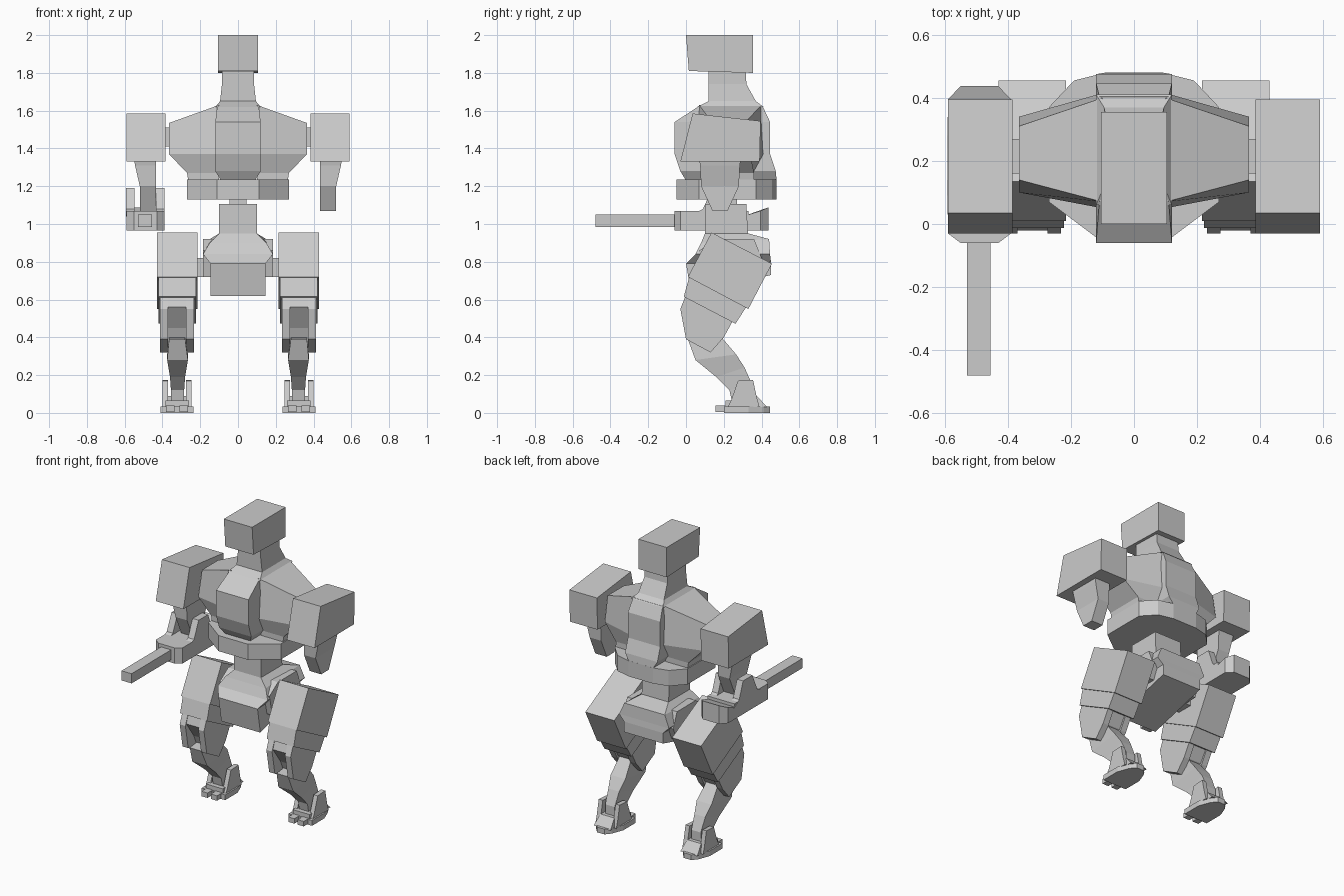
import bpy, bmesh


def loft(name, rings, mirror=False):
    """Skin a stack of equal-length rings and cap both ends."""
    bm = bmesh.new()
    vs = [[bm.verts.new(p) for p in r] for r in rings]
    n = len(vs[0])
    for a, b in zip(vs, vs[1:]):
        for i in range(n):
            j = (i + 1) % n
            bm.faces.new((a[i], a[j], b[j], b[i]))
    bm.faces.new(vs[0])
    bm.faces.new(vs[-1])
    bmesh.ops.recalc_face_normals(bm, faces=bm.faces)
    me = bpy.data.meshes.new(name)
    bm.to_mesh(me)
    bm.free()
    ob = bpy.data.objects.new(name, me)
    bpy.context.collection.objects.link(ob)
    if mirror:
        m = ob.modifiers.new("mirror", 'MIRROR')
        m.use_axis[0] = True
    return ob


def side(name, x0, x1, prof, mirror=False):
    """Extrude a (y, z) profile from x0 to x1."""
    return loft(name, [[(x, y, z) for y, z in prof] for x in (x0, x1)], mirror)


def plan(name, pts, z0, z1, mirror=False):
    """Extrude an (x, y) outline from z0 to z1."""
    return loft(name, [[(x, y, z) for x, y in pts] for z in (z0, z1)], mirror)


def rect(x0, x1, yf, yb, zf, zb=None):
    """Four-point ring; the front and back edges may differ in height."""
    zb = zf if zb is None else zb
    return [(x0, yf, zf), (x1, yf, zf), (x1, yb, zb), (x0, yb, zb)]


def box(name, x0, x1, y0, y1, z0, z1, mirror=False):
    return loft(name, [rect(x0, x1, y0, y1, z0), rect(x0, x1, y0, y1, z1)], mirror)


# Head and neck
side("head", -.105, .105, [(.0, 2), (.355, 2), (.355, 1.8), (.015, 1.81)])
loft("neck", [rect(-.085, .085, .12, .315, 1.82), rect(-.085, .085, .12, .32, 1.74),
              rect(-.095, .095, .12, .37, 1.65), rect(-.12, .12, .06, .41, 1.62)])

# Torso: central block, side wings, octagonal skirt
loft("chest_block", [rect(-.11, .11, .07, .405, 1.625), rect(-.12, .12, -.06, .445, 1.54),
                     rect(-.12, .12, -.06, .445, 1.37), rect(-.12, .12, -.03, .475, 1.28),
                     rect(-.09, .09, .0, .48, 1.23)])
loft("chest_wing", [
    [(.1, .07, 1.63), (.365, .14, 1.535), (.365, .31, 1.535), (.1, .40, 1.63)],
    [(.1, .05, 1.37), (.365, .10, 1.37), (.365, .34, 1.37), (.1, .415, 1.37)],
    rect(.1, .27, .10, .36, 1.27), rect(.1, .26, .10, .36, 1.21)], True)
plan("waist_skirt", [(-.11, -.05), (.11, -.05), (.27, .07), (.27, .37), (.19, .455),
                     (.09, .48), (-.09, .48), (-.19, .455), (-.27, .37), (-.27, .07)],
     1.13, 1.235)

# Waist and pelvis
box("waist_pin", -.045, .045, .15, .27, 1.09, 1.15)
loft("waist_column", [rect(-.1, .1, .10, .32, 1.105), rect(-.1, .1, .10, .33, .9)])
loft("pelvis", [rect(-.1, .1, .10, .33, .95), rect(-.15, .15, .08, .44, .90, .92),
                rect(-.185, .185, .05, .445, .84), rect(-.145, .145, .0, .45, .79, .80),
                rect(-.145, .145, .03, .45, .62, .73)])
side("pelvis_cheek", .12, .185, [(.07, .86), (.16, .92), (.36, .92), (.40, .82),
                                 (.36, .73), (.10, .72)], True)
box("hip_joint", .17, .23, .17, .28, .72, .82, True)

# Shoulders and arms
box("shoulder_joint", .35, .40, .16, .27, 1.41, 1.51, True)
side("shoulder", .385, .59, [(.035, 1.585), (.395, 1.545), (.39, 1.33), (-.03, 1.33)], True)
loft("arm", [rect(.435, .55, .07, .29, 1.34), rect(.435, .545, .075, .285, 1.31),
             rect(.435, .52, .08, .28, 1.2), rect(.435, .52, .14, .22, 1.07)], True)

# Weapon on the -x arm
loft("gun_body", [[(x, y, z) for x, y in [(-.55, -.06), (-.43, -.06), (-.39, -.03), (-.39, .33),
                                         (-.59, .33), (-.59, -.03)]] for z in (.965, 1.07)])
box("gun_barrel", -.53, -.455, -.48, -.05, .985, 1.05)
for x in (-.592, -.435):
    side("gun_bracket", x, x + .045, [(.03, 1.05), (.09, 1.08), (.14, 1.19), (.24, 1.19),
                                      (.28, 1.08), (.34, 1.04)])
tail = [(-.59, .30), (-.59, .395), (-.55, .437), (-.43, .437), (-.39, .395), (-.39, .30)]
loft("gun_tail", [[(x, y, .965) for x, y in tail],
                  [(x, y, 1.04 + max(0, y - .33) * .45) for x, y in tail]])

# Legs
side("thigh", .215, .43, [(.135, .955), (.455, .79), (.33, .55), (.01, .72)], True)
side("knee_band", .222, .422, [(.02, .73), (.325, .57), (.262, .472), (-.012, .615)], True)
calf = [(.0, .625), (-.03, .55), (.0, .39), (.13, .32), (.2, .4), (.255, .5)]
for x in (.232, .37):
    side("calf_plate", x, x + .042, calf, True)
side("calf_core", .27, .375, [(.0, .62), (-.02, .56), (.06, .45), (.10, .36),
                              (.19, .41), (.245, .5)], True)
loft("shin", [rect(.28, .365, .01, .18, .39, .41), rect(.265, .375, .05, .265, .28, .31),
              rect(.28, .36, .16, .31, .19, .24), rect(.285, .355, .23, .35, .12, .15),
              rect(.285, .355, .25, .35, .03, .03)], True)

# Feet: sole, ankle plates, toes
plan("sole", [(.235, .2), (.41, .2), (.41, .33), (.38, .41), (.35, .445),
              (.295, .445), (.265, .41), (.235, .33)], 0, .035, True)
for x in (.245, .37):
    side("ankle_plate", x, x + .03, [(.22, .03), (.24, .07), (.275, .17), (.355, .175),
                                     (.375, .08), (.39, .03)], True)
loft("heel", [rect(.26, .385, .33, .43, .03), rect(.27, .375, .33, .375, .09)], True)
box("instep", .26, .385, .21, .35, .03, .065, True)
for x in (.265, .335):
    box("toe", x, x + .045, .155, .24, .005, .038, True)
